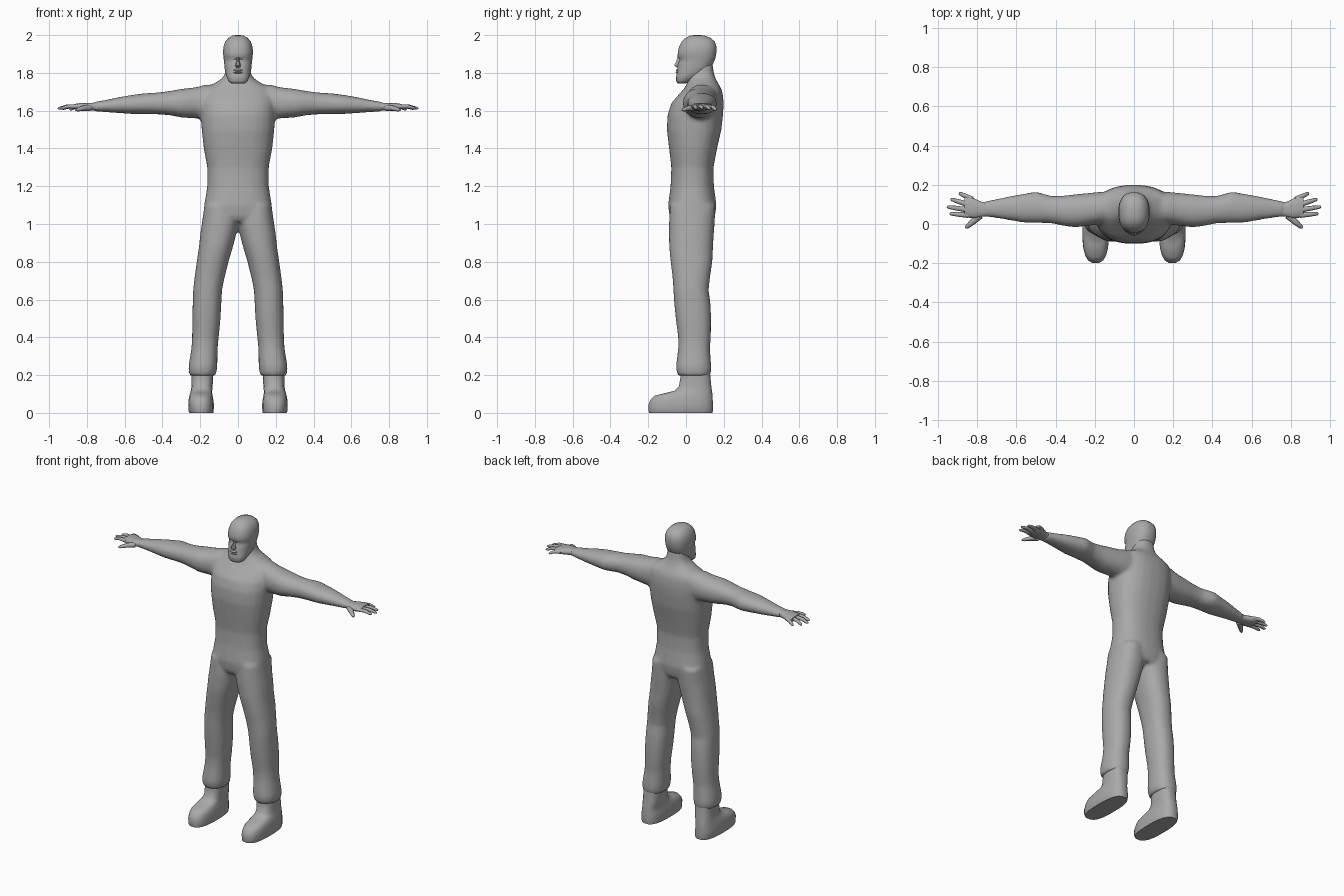
import bpy, bmesh, math
from mathutils import Vector

grey = bpy.data.materials.new("plain grey")
grey.diffuse_color = (0.4, 0.4, 0.4, 1)


def skin_rings(bm, rings):
    # Bridge a list of point rings into a closed skin
    loops = [[bm.verts.new(p) for p in r] for r in rings]
    n = len(loops[0])
    for a, b in zip(loops, loops[1:]):
        for i in range(n):
            j = (i + 1) % n
            bm.faces.new((a[i], a[j], b[j], b[i]))
    bm.faces.new(loops[0])
    bm.faces.new(loops[-1][::-1])


def loft(bm, rows, axis="z", n=16, power=2.4, side=1):
    # Each row: position along the axis, then min/max of the two other axes
    def sp(v):
        return math.copysign(abs(v) ** (2 / power), v)
    rings = []
    for t, a0, a1, b0, b1 in rows:
        ring = []
        for i in range(n):
            w = 2 * math.pi * (i + 0.5) / n
            a = (a0 + a1) / 2 + (a1 - a0) / 2 * sp(math.cos(w))
            b = (b0 + b1) / 2 + (b1 - b0) / 2 * sp(math.sin(w))
            p = (a, b, t) if axis == "z" else (t, a, b)
            ring.append((p[0] * side, p[1], p[2]))
        rings.append(ring)
    skin_rings(bm, rings)


def finger(bm, pts, radii, side):
    # Tapered tube through points in the hand plane
    rings = []
    d = (Vector(pts[-1]) - Vector(pts[0])).normalized()
    u = d.cross(Vector((0, 0, 1))).normalized()
    v = u.cross(d)
    for p, r in zip(pts, radii):
        ring = []
        for i in range(8):
            w = 2 * math.pi * i / 8
            q = Vector(p) + u * r * math.cos(w) + v * r * 0.85 * math.sin(w)
            ring.append((q.x * side, q.y, q.z))
        rings.append(ring)
    skin_rings(bm, rings)


def finish(bm, name, angle=50, mods=()):
    bmesh.ops.recalc_face_normals(bm, faces=bm.faces)
    me = bpy.data.meshes.new(name)
    bm.to_mesh(me)
    bm.free()
    ob = bpy.data.objects.new(name, me)
    bpy.context.collection.objects.link(ob)
    bpy.ops.object.select_all(action="DESELECT")
    ob.select_set(True)
    bpy.context.view_layer.objects.active = ob
    for kind, props in mods:
        m = ob.modifiers.new(kind.title(), kind)
        for k, v in props.items():
            setattr(m, k, v)
        bpy.ops.object.modifier_apply(modifier=m.name)
    ob.data.materials.clear()
    ob.data.materials.append(grey)
    bpy.ops.object.shade_smooth_by_angle(angle=math.radians(angle))
    return ob


# Body: torso with neck, arms and trouser legs fused into one skin
bm = bmesh.new()
torso = [(1.01, .13, -.07, .14), (1.04, .172, -.088, .154), (1.10, .18, -.095, .162),
         (1.20, .163, -.082, .148), (1.30, .163, -.078, .146), (1.40, .182, -.09, .165),
         (1.50, .193, -.102, .188), (1.58, .198, -.098, .197), (1.64, .198, -.078, .2),
         (1.69, .19, -.035, .195), (1.72, .172, -.008, .186), (1.745, .125, .006, .17),
         (1.77, .085, .014, .157), (1.80, .066, .018, .147), (1.86, .06, .02, .14)]
loft(bm, [(z, -w, w, a, b) for z, w, a, b in torso], n=24)
arm = [(.08, .02, .16, 1.58, 1.73), (.17, .0, .165, 1.557, 1.74), (.22, -.008, .16, 1.558, 1.725),
       (.30, -.018, .152, 1.563, 1.716), (.36, -.01, .145, 1.575, 1.705), (.42, .003, .143, 1.58, 1.697),
       (.50, .005, .166, 1.58, 1.692), (.56, .006, .155, 1.582, 1.684), (.63, .018, .143, 1.587, 1.672),
       (.70, .03, .128, 1.592, 1.657), (.77, .037, .114, 1.597, 1.645)]
leg = [(1.10, .02, .178, -.085, .158), (1.0, -.004, .192, -.091, .152), (.95, .008, .2, -.091, .148),
       (.88, .026, .207, -.09, .144), (.80, .05, .219, -.082, .14), (.72, .07, .23, -.072, .128),
       (.65, .084, .238, -.067, .12), (.58, .088, .24, -.063, .13), (.50, .092, .243, -.055, .134),
       (.40, .102, .243, -.042, .132), (.34, .108, .247, -.042, .127), (.25, .109, .262, -.053, .134),
       (.225, .112, .262, -.052, .134), (.196, .118, .257, -.043, .13)]
for s in (-1, 1):
    loft(bm, arm, "x", 16, 2.2, s)
    loft(bm, leg, "z", 20, 2.3, s)
finish(bm, "body", 50, [("REMESH", dict(mode="VOXEL", voxel_size=0.0105)),
                        ("SMOOTH", dict(factor=0.5, iterations=8)),
                        ("DECIMATE", dict(ratio=0.25))])

# Head: skull with recessed eye line, jaw and chin
bm = bmesh.new()
head = [(1.745, .038, -.045, .0), (1.757, .052, -.053, .03), (1.785, .063, -.052, .08),
        (1.80, .067, -.048, .11), (1.83, .072, -.046, .135), (1.855, .074, -.04, .147),
        (1.872, .076, -.033, .154), (1.886, .078, -.045, .158), (1.91, .08, -.044, .162),
        (1.94, .077, -.037, .162), (1.965, .068, -.024, .153), (1.985, .052, -.004, .132),
        (1.997, .03, .022, .10), (2.0, .012, .045, .075)]
loft(bm, [(z, -w, w, a, b) for z, w, a, b in head], n=24, power=2.4)
finish(bm, "head", 60)

# Nose and lips
bm = bmesh.new()
loft(bm, [(1.829, -.014, .014, -.05, -.02), (1.838, -.016, .016, -.064, -.02),
          (1.86, -.01, .01, -.053, -.02), (1.886, -.008, .008, -.046, -.02)], n=8, power=2)
loft(bm, [(1.797, -.02, .02, -.05, -.03), (1.803, -.026, .026, -.056, -.03),
          (1.808, -.026, .026, -.051, -.03), (1.813, -.025, .025, -.055, -.03),
          (1.82, -.018, .018, -.049, -.03)], n=12, power=2.2)
finish(bm, "nose_and_lips", 50)

# Hands: flat palm, four fingers and a thumb
tips = [(.94, .053, 1.612), (.954, .088, 1.612), (.935, .127, 1.61), (.892, .158, 1.606)]
for s, label in ((-1, "right"), (1, "left")):
    bm = bmesh.new()
    loft(bm, [(.74, .04, .11, 1.6, 1.645), (.775, .036, .113, 1.6, 1.642), (.81, .028, .13, 1.6, 1.642),
              (.84, .03, .145, 1.602, 1.64), (.865, .04, .14, 1.608, 1.636)], "x", 12, 2.4, s)
    for i, tip in enumerate(tips):
        base = Vector((.845 - (.02 if i == 3 else 0), .045 + .027 * i, 1.622))
        tip = Vector(tip)
        mid = base.lerp(tip, .55) + Vector((0, 0, .006))
        finger(bm, [base, mid, base.lerp(tip, .92), tip], [.014, .012, .009, .004], s)
    finger(bm, [(.785, .045, 1.615), (.82, .013, 1.613), (.85, -.013, 1.605), (.86, -.021, 1.602)],
           [.02, .016, .011, .004], s)
    finish(bm, label + "_hand", 60)

# Boots: ankle shaft running down into a long toe
boot = [(0, .13, .258, -.197, .142), (.012, .128, .263, -.2, .144), (.045, .127, .264, -.2, .144),
        (.07, .13, .262, -.19, .143), (.09, .134, .258, -.17, .142), (.105, .136, .254, -.11, .14),
        (.118, .136, .25, -.06, .138), (.14, .134, .247, -.038, .135), (.19, .131, .246, -.03, .13),
        (.25, .131, .246, -.028, .125)]
for s, label in ((-1, "right"), (1, "left")):
    bm = bmesh.new()
    loft(bm, boot, "z", 20, 2.7, s)
    finish(bm, label + "_boot", 50)
